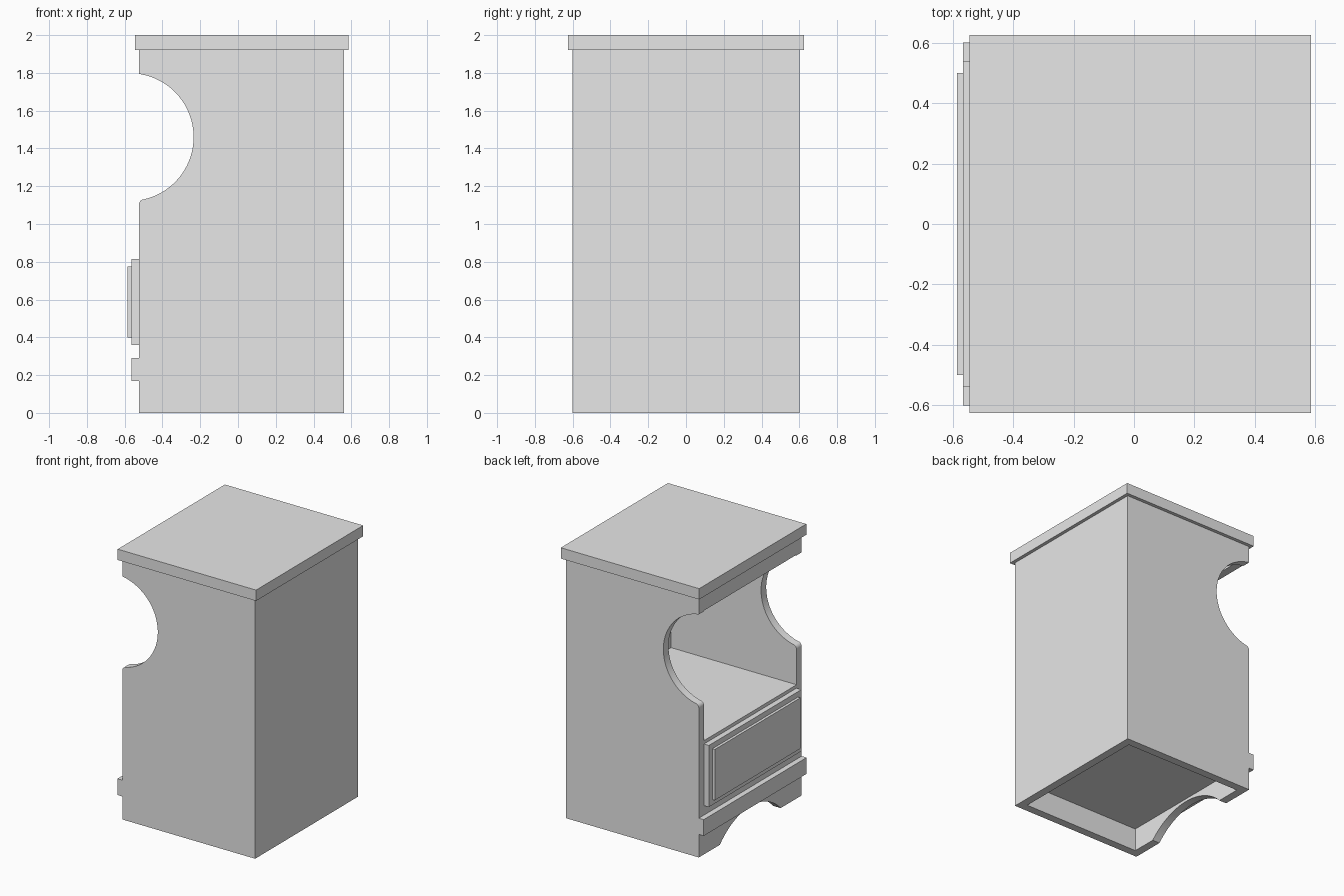
import bpy, bmesh, math
from mathutils import Vector

cube = bpy.data.objects.get("Cube")
if cube:
    bpy.data.objects.remove(cube)

GREY = (0.8, 0.8, 0.8, 1.0)
mat = bpy.data.materials.new("plain grey")
mat.diffuse_color = GREY
mat.use_nodes = True
mat.node_tree.nodes["Principled BSDF"].inputs["Base Color"].default_value = GREY


def finish(name, bm):
    bmesh.ops.recalc_face_normals(bm, faces=bm.faces)
    mesh = bpy.data.meshes.new(name)
    bm.to_mesh(mesh)
    bm.free()
    mesh.materials.append(mat)
    obj = bpy.data.objects.new(name, mesh)
    bpy.context.collection.objects.link(obj)
    return obj


def box(name, x, y, z):
    """Box from (min, max) pairs."""
    bm = bmesh.new()
    bmesh.ops.create_cube(bm, size=1)
    for v in bm.verts:
        v.co = [lo + (c + 0.5) * (hi - lo) for c, (lo, hi) in zip(v.co, (x, y, z))]
    return finish(name, bm)


def panel(name, points, push):
    """Flat outline extruded along push, with smooth curved edges."""
    bm = bmesh.new()
    face = bm.faces.new([bm.verts.new(p) for p in points])
    new = bmesh.ops.extrude_face_region(bm, geom=[face])["geom"]
    bmesh.ops.translate(bm, vec=Vector(push),
                        verts=[g for g in new if isinstance(g, bmesh.types.BMVert)])
    obj = finish(name, bm)
    bpy.ops.object.select_all(action="DESELECT")
    obj.select_set(True)
    bpy.context.view_layer.objects.active = obj
    bpy.ops.object.shade_smooth_by_angle(angle=math.radians(30))
    return obj


def arc(cx, cy, r, start, end, n):
    """Points on a circle between two angles in degrees."""
    return [(cx + r * math.cos(a), cy + r * math.sin(a))
            for a in (math.radians(start + (end - start) * i / n) for i in range(n + 1))]


FRONT, BACK = -0.525, 0.56     # open face and rear face, along x
HALF, T = 0.60, 0.06           # half width and board thickness
IN = HALF - T

# Side boards with a round scallop and a softened lower corner
side = [(FRONT, 0), (BACK, 0), (BACK, 1.92), (FRONT, 1.92), (FRONT, 1.795)]
side += arc(-0.573, 1.46, 0.338, 80, -77, 32)
side += arc(-0.493, 1.100, 0.032, 103, 180, 6)
for name, y in (("side_board_left", -HALF), ("side_board_right", IN)):
    panel(name, [(x, y, z) for x, z in side], (0, T, 0))

# Rear board, base and niche shelf
box("rear_board", (BACK - T, BACK), (-IN, IN), (0, 1.92))
box("base_board", (FRONT + T, BACK - T), (-IN, IN), (0.17, 0.23))
box("niche_shelf", (FRONT, BACK - T), (-IN, IN), (0.78, 0.84))

# Open-side header and the overhanging top
box("header_rail", (FRONT, FRONT + T), (-IN, IN), (1.80, 1.92))
box("top_board", (-0.545, 0.585), (-0.625, 0.625), (1.92, 2.0))

# Lower face board with an arched foot cutout
rise, half = 0.15, 0.355
r = (half ** 2 + rise ** 2) / (2 * rise)
sweep = math.degrees(math.asin(half / r))
foot = [(-IN, 0)] + arc(0, rise - r, r, 90 + sweep, 90 - sweep, 24)
foot += [(IN, 0), (IN, 0.78), (-IN, 0.78)]
panel("face_board", [(FRONT, y, z) for y, z in foot], (T, 0, 0))

# Trim rail and drawer with a raised panel
box("trim_rail", (-0.565, FRONT), (-HALF, HALF), (0.17, 0.29))
box("drawer_front", (-0.565, FRONT), (-IN, IN), (0.36, 0.815))
box("drawer_raised_panel", (-0.585, -0.565), (-0.5, 0.5), (0.40, 0.775))
